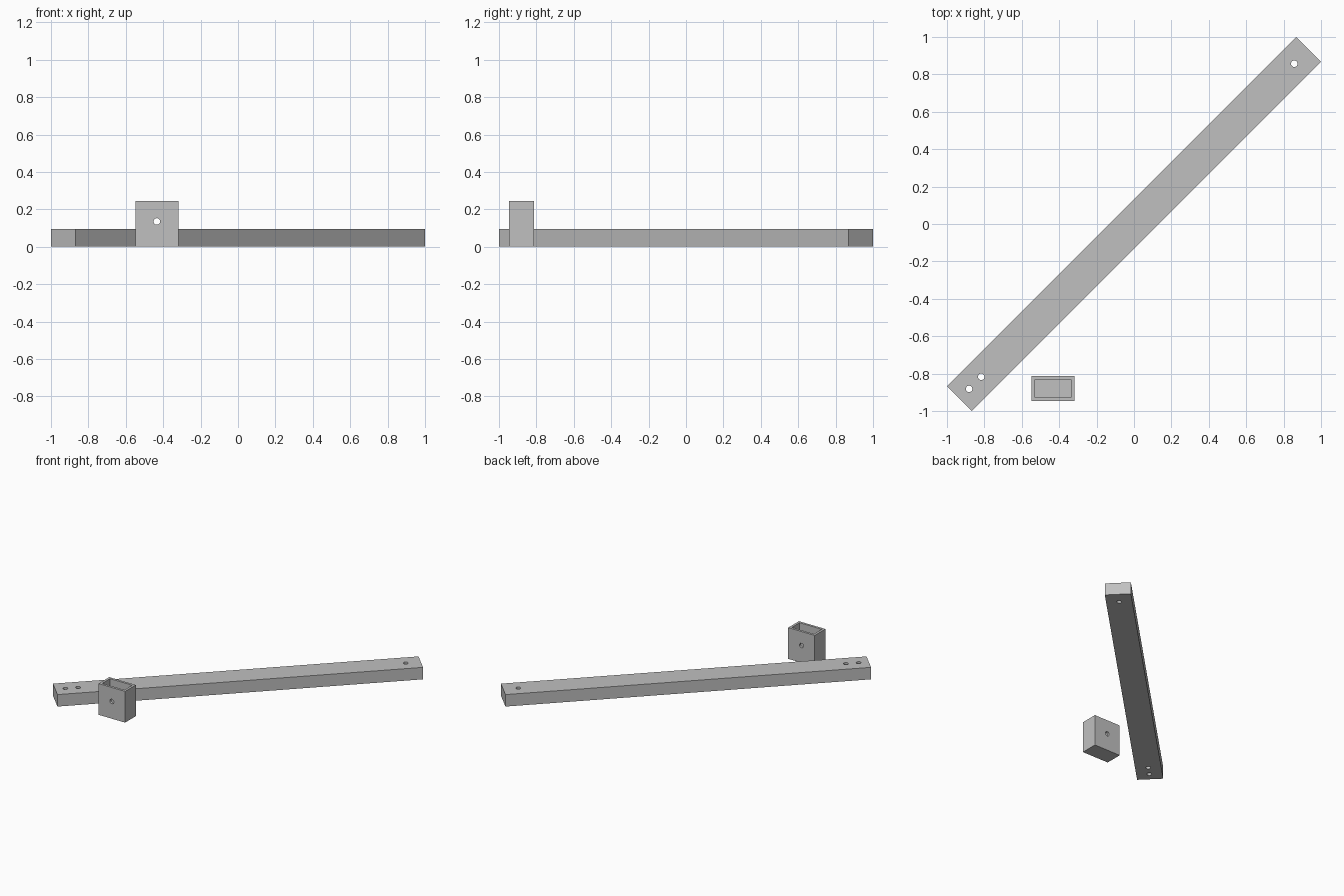
import bpy
import math
from mathutils import Matrix, Vector

if "Cube" in bpy.data.objects:
    bpy.data.objects.remove(bpy.data.objects["Cube"])

grey = bpy.data.materials.new("light grey")
grey.diffuse_color = (0.53, 0.53, 0.53, 1)
grey.use_nodes = True
grey.node_tree.nodes["Principled BSDF"].inputs["Base Color"].default_value = grey.diffuse_color
HOLE_R = 0.0175


def box(name, size, center, turn=0):
    bpy.ops.mesh.primitive_cube_add(size=1)
    ob = bpy.context.object
    ob.name = name
    ob.data.transform(Matrix.Translation(center) @ Matrix.Rotation(turn, 4, 'Z')
                      @ Matrix.Diagonal((*size, 1)))
    ob.data.materials.append(grey)
    return ob


def drill(name, center, depth, rotation=(0, 0, 0)):
    bpy.ops.mesh.primitive_cylinder_add(vertices=32, radius=HOLE_R, depth=depth,
                                        location=center, rotation=rotation)
    ob = bpy.context.object
    ob.name = name
    ob.data.materials.append(grey)
    return ob


def cut(target, cutters):
    # Apply each boolean, then discard its cutter
    for c in cutters:
        mod = target.modifiers.new("cut", 'BOOLEAN')
        mod.operation = 'DIFFERENCE'
        mod.solver = 'EXACT'
        mod.object = c
        bpy.context.view_layer.objects.active = target
        bpy.ops.object.modifier_apply(modifier=mod.name)
        bpy.data.objects.remove(c)
    bpy.ops.object.select_all(action='DESELECT')
    target.select_set(True)
    bpy.context.view_layer.objects.active = target
    bpy.ops.object.shade_smooth_by_angle(angle=math.radians(30))


# Long diagonal bar with three vertical through holes
BAR_H = 0.094
bar = box("bar", (1.868 * math.sqrt(2), 0.132 * math.sqrt(2), BAR_H),
          Vector((0, 0, BAR_H / 2)), math.radians(45))
cut(bar, [drill("bar_hole_cutter", (d, d, BAR_H / 2), 0.3)
          for d in (-0.882, -0.817, 0.857)])

# Open-topped end cap with a cross hole through front and back walls
CX, CY, W, D, H, WALL = -0.434, -0.879, 0.23, 0.133, 0.245, 0.0185
cap = box("end_cap", (W, D, H), Vector((CX, CY, H / 2)))
cavity = box("cavity_cutter", (W - 2 * WALL, D - 2 * WALL, H),
             Vector((CX, CY, H / 2 + WALL)))
cut(cap, [cavity, drill("cap_hole_cutter", (CX, CY, 0.135), 0.3,
                        (math.pi / 2, 0, 0))])
